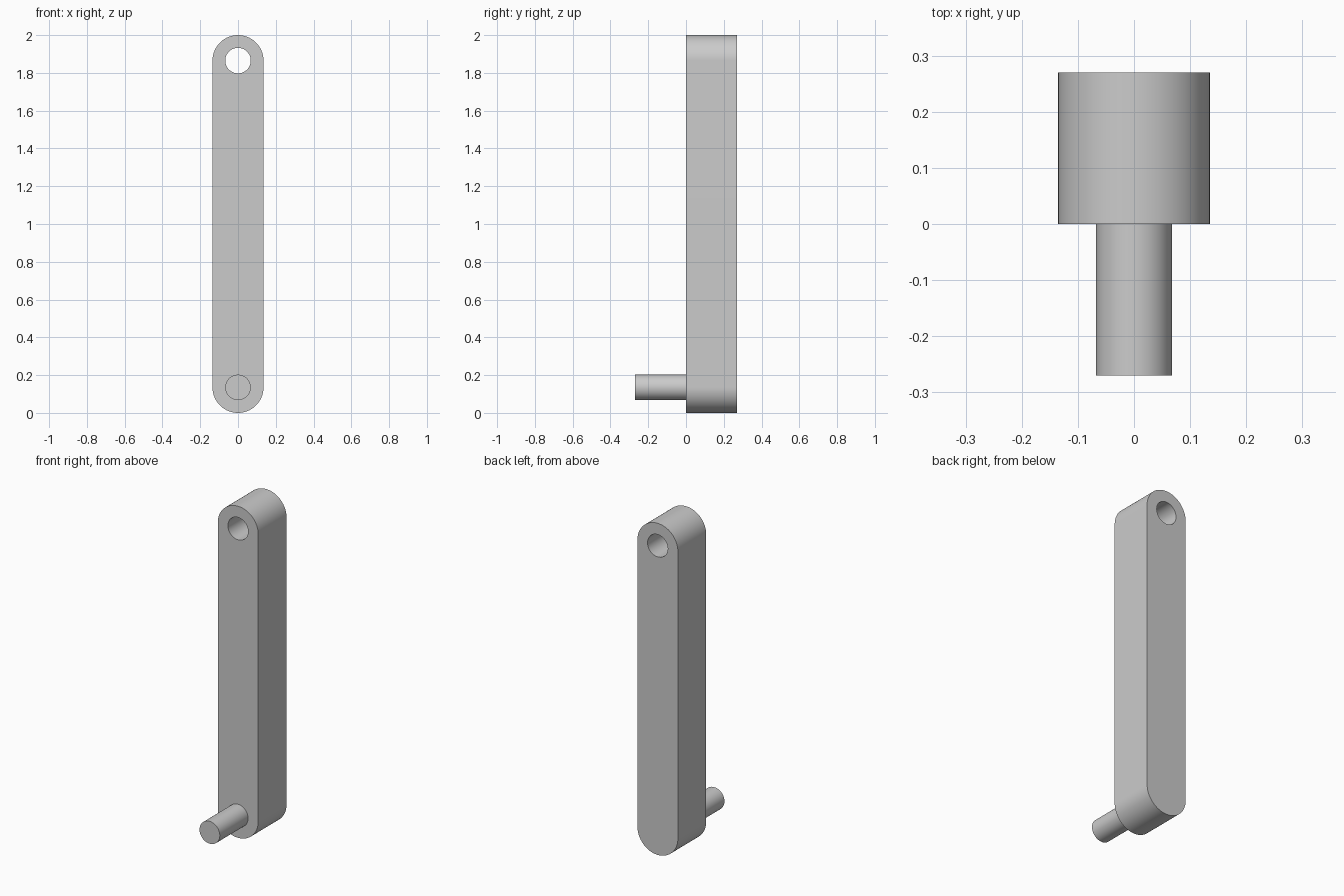
import bpy
import bmesh
from math import sin, cos, pi, radians
from mathutils import Vector

cube = bpy.data.objects.get("Cube")
if cube:
    bpy.data.objects.remove(cube, do_unlink=True)

R = 0.135            # rounded end radius of the arm
BORE = R / 2         # radius of hole and pin
DEPTH = 2 * R
LOW, HIGH = R, 2 - R  # centres of the rounded ends
SEG = 64

grey = bpy.data.materials.new("plain_grey")
grey.use_nodes = True
colour = (0.6, 0.6, 0.6, 1)
grey.diffuse_color = colour
grey.node_tree.nodes["Principled BSDF"].inputs["Base Color"].default_value = colour


def arc(radius, z, start, sweep, count):
    """Points along an arc in the XZ plane."""
    angles = [start + sweep * i / SEG for i in range(count)]
    return [Vector((radius * cos(a), 0, z + radius * sin(a))) for a in angles]


def extruded(name, outlines, y_start, y_end):
    """Fill closed outlines (inner ones become holes) and extrude along Y."""
    bm = bmesh.new()
    edges = []
    for points in outlines:
        verts = [bm.verts.new(p + Vector((0, y_start, 0))) for p in points]
        edges += [bm.edges.new((v, verts[i - 1])) for i, v in enumerate(verts)]
    bmesh.ops.triangle_fill(bm, use_beauty=True, edges=edges, normal=(0, -1, 0))
    result = bmesh.ops.extrude_face_region(bm, geom=bm.faces[:], use_keep_orig=True)
    moved = [g for g in result["geom"] if isinstance(g, bmesh.types.BMVert)]
    bmesh.ops.translate(bm, verts=moved, vec=(0, y_end - y_start, 0))
    bmesh.ops.recalc_face_normals(bm, faces=bm.faces[:])
    mesh = bpy.data.meshes.new(name)
    bm.to_mesh(mesh)
    bm.free()
    mesh.materials.append(grey)
    obj = bpy.data.objects.new(name, mesh)
    bpy.context.collection.objects.link(obj)
    bpy.ops.object.select_all(action="DESELECT")
    obj.select_set(True)
    bpy.context.view_layer.objects.active = obj
    bpy.ops.object.shade_smooth_by_angle(angle=radians(30))
    return obj


# Round-ended arm with a through hole at the top
slot = arc(R, HIGH, 0, pi, SEG + 1) + arc(R, LOW, pi, pi, SEG + 1)
hole = arc(BORE, HIGH, 0, 2 * pi, SEG)
extruded("crank_arm", [slot, hole], 0, DEPTH)

# Pin standing out of the front at the bottom
extruded("crank_pin", [arc(BORE, LOW, 0, 2 * pi, SEG)], -DEPTH, 0)
